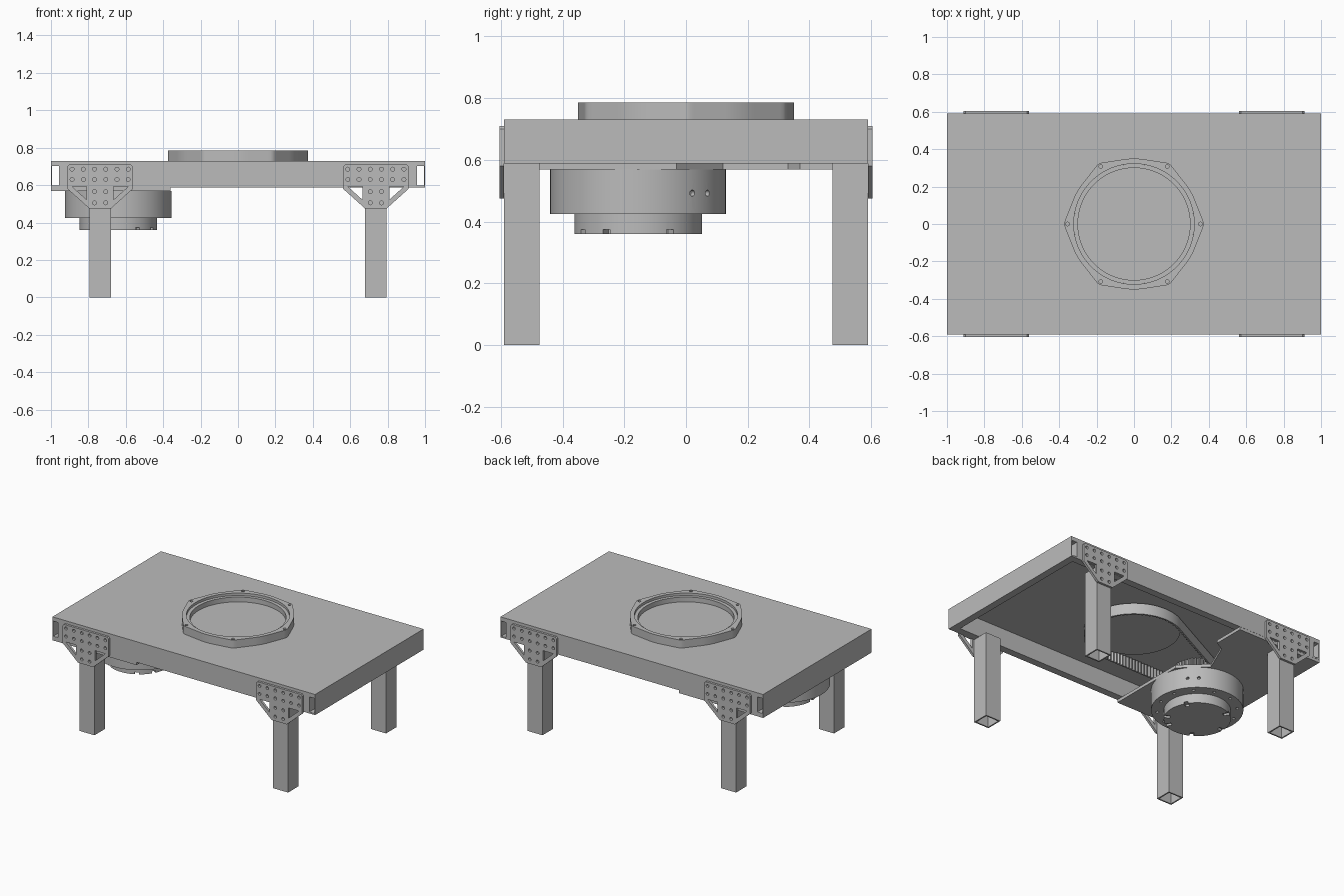
import bpy, bmesh, math
from math import sin, cos, pi, radians
from mathutils import Matrix

cube = bpy.data.objects.get("Cube")
if cube:
    bpy.data.objects.remove(cube, do_unlink=True)

grey = bpy.data.materials.new("plain_grey")
grey.use_nodes = True
colour = (0.5, 0.5, 0.5, 1)
grey.diffuse_color = colour
grey.node_tree.nodes["Principled BSDF"].inputs["Base Color"].default_value = colour


def finish(name, bm, smooth=False):
    bmesh.ops.recalc_face_normals(bm, faces=bm.faces)
    mesh = bpy.data.meshes.new(name)
    bm.to_mesh(mesh)
    bm.free()
    mesh.materials.append(grey)
    ob = bpy.data.objects.new(name, mesh)
    bpy.context.collection.objects.link(ob)
    if smooth:
        shade(ob)
    return ob


def shade(ob):
    bpy.ops.object.select_all(action='DESELECT')
    ob.select_set(True)
    bpy.context.view_layer.objects.active = ob
    bpy.ops.object.shade_smooth_by_angle(angle=radians(30))


def add_prism(bm, pts, z0, z1):
    low = [bm.verts.new((x, y, z0)) for x, y in pts]
    top = [bm.verts.new((x, y, z1)) for x, y in pts]
    bm.faces.new(low)
    bm.faces.new(top)
    for i in range(len(pts)):
        j = (i + 1) % len(pts)
        bm.faces.new((low[i], low[j], top[j], top[i]))


def prism(name, pts, z0, z1, smooth=False):
    bm = bmesh.new()
    add_prism(bm, pts, z0, z1)
    return finish(name, bm, smooth)


def ring(name, outer, inner, z0, z1, smooth=False):
    """Wall between two matching closed outlines."""
    bm = bmesh.new()
    loops = [[bm.verts.new((x, y, z)) for x, y in pts]
             for pts, z in ((outer, z0), (outer, z1), (inner, z1), (inner, z0))]
    n = len(outer)
    for k in range(4):
        a, b = loops[k], loops[(k + 1) % 4]
        for i in range(n):
            j = (i + 1) % n
            bm.faces.new((a[i], a[j], b[j], b[i]))
    return finish(name, bm, smooth)


def rect(x0, x1, y0, y1):
    return [(x0, y0), (x1, y0), (x1, y1), (x0, y1)]


def circle(r, n=96, cx=0, cy=0):
    return [(cx + r * cos(2 * pi * i / n), cy + r * sin(2 * pi * i / n)) for i in range(n)]


def cut(ob, cutter):
    mod = ob.modifiers.new("cut", 'BOOLEAN')
    mod.operation, mod.solver, mod.object = 'DIFFERENCE', 'EXACT', cutter
    bpy.ops.object.select_all(action='DESELECT')
    bpy.context.view_layer.objects.active = ob
    ob.select_set(True)
    bpy.ops.object.modifier_apply(modifier=mod.name)
    bpy.data.objects.remove(cutter, do_unlink=True)


# Table frame: thin top, open side tubes, front and back rails
prism("table_top", rect(-1, 1, -0.59, 0.59), 0.715, 0.73)
for side, s in (("left", 1), ("right", -1)):
    # tube is drawn end-on in x and z, then turned to run along y
    xs = sorted((s * 0.95, s))
    hole = (xs[0] + 0.006, xs[1] - 0.006)
    tube = ring(side + "_side_tube", rect(*xs, 0.588, 0.716),
                rect(*hole, 0.598, 0.702), -0.59, 0.59)
    tube.data.transform(Matrix.Rotation(pi / 2, 4, 'X'))
for end, s in (("front", -1), ("back", 1)):
    prism(end + "_rail", rect(-0.95, 0.95, *sorted((s * 0.54, s * 0.59))), 0.588, 0.716)

# Legs and bolted corner brackets
half = [(0.058, 0.475), (0.175, 0.58), (0.175, 0.70), (0.165, 0.71)]
outline = half + [(-x, z) for x, z in reversed(half)]
bolts = [(-0.15 + 0.06 * i, z) for i in range(6) for z in (0.63, 0.685)]
bolts += [(x, z) for x in (-0.03, 0.03) for z in (0.505, 0.565)]
for end, sy in (("front", -1), ("back", 1)):
    for side, sx in (("left", 1), ("right", -1)):
        cx, cy = sx * 0.737, sy * 0.5325
        ring(f"{end}_{side}_leg", rect(cx - 0.0575, cx + 0.0575, cy - 0.0575, cy + 0.0575),
             rect(cx - 0.048, cx + 0.048, cy - 0.048, cy + 0.048), 0, 0.59)
        plate = prism(f"{end}_{side}_bracket", outline, 0, 0.016)
        bm = bmesh.new()
        for x, z in bolts:
            add_prism(bm, circle(0.0105, 16, x, z), -0.1, 0.1)
        for m in (1, -1):
            add_prism(bm, [(m * 0.072, 0.592), (m * 0.15, 0.592), (m * 0.072, 0.522)], -0.1, 0.1)
        cut(plate, finish("bracket_cutter", bm))
        plate.data.transform(Matrix.Translation((cx, sy * 0.589 + (0.016 if sy > 0 else 0), 0))
                             @ Matrix.Rotation(pi / 2, 4, 'X'))

# Turntable housing with six bolt lugs
LUG = radians(21.4)


def lug_radius(a):
    d = abs((a + pi / 6) % (pi / 3) - pi / 6)
    return min(0.35 / cos(max(LUG - d, 0)), 0.373 / cos(d))


N = 180
angles = [2 * pi * i / N for i in range(N)]
lugged = [(lug_radius(a) * cos(a), lug_radius(a) * sin(a)) for a in angles]
housing = ring("turntable_housing", lugged, circle(0.322, N), 0.73, 0.785)
bm = bmesh.new()
for k in range(6):
    add_prism(bm, circle(0.01, 16, 0.355 * cos(k * pi / 3), 0.355 * sin(k * pi / 3)), 0.75, 0.9)
cut(housing, finish("lug_cutter", bm))
shade(housing)
ring("turntable_inner_lip", circle(0.322), circle(0.3), 0.73, 0.768, True)
prism("turntable_floor", circle(0.3), 0.725, 0.735, True)
prism("turntable_pulley", circle(0.285), 0.68, 0.72, True)

# Toothed belt between the turntable and the motor pulley
MX, MY = -0.64, -0.155
R, r = 0.3, 0.15
dist = math.hypot(MX, MY)
phi, beta = math.atan2(MY, MX), math.acos((R - r) / dist)


def arc(cx, cy, rad, a0, a1, n):
    return [(cx + rad * cos(a), cy + rad * sin(a), a)
            for a in (a0 + (a1 - a0) * i / n for i in range(n))]


def run(p, q, a, n):
    return [(p[0] + (q[0] - p[0]) * i / n, p[1] + (q[1] - p[1]) * i / n, a) for i in range(n)]


big = lambda a: (R * cos(a), R * sin(a))
small = lambda a: (MX + r * cos(a), MY + r * sin(a))
t0, t1 = phi + beta, phi - beta
path = arc(0, 0, R, t0, t1 + 2 * pi, 180) + run(big(t1), small(t1), t1, 104)
path += arc(MX, MY, r, t1, t0, 56) + run(small(t0), big(t0), t0, 104)
belt_out = [(x + 0.008 * cos(a), y + 0.008 * sin(a)) for x, y, a in path]
belt_in = [(x - d * cos(a), y - d * sin(a))
           for (x, y, a), d in zip(path, (0, 0, 0.009, 0.009) * (len(path) // 4))]
ring("drive_belt", belt_out, belt_in, 0.63, 0.705, True)

teeth = [((0.147 if i % 4 < 2 else 0.135), 2 * pi * i / 160) for i in range(160)]
prism("motor_pulley", [(MX + q * cos(a), MY + q * sin(a)) for q, a in teeth], 0.56, 0.715)

# Motor mounting plate, notched beside the belt
prism("motor_plate", [(-1, -0.589), (-0.36, -0.589), (-0.36, -0.03), (-0.52, 0.12),
                      (-0.43, 0.33), (-0.36, 0.37), (-0.36, 0.589), (-1, 0.589)], 0.568, 0.589)

# Motor drum with bolt holes underneath and two ports on its side
drum = prism("motor_drum", circle(0.285, 96, MX, MY), 0.425, 0.569)
bm = bmesh.new()
for k in range(12):
    a = (k + 0.5) * pi / 6
    add_prism(bm, circle(0.01, 12, MX + 0.248 * cos(a), MY + 0.248 * sin(a)), 0.3, 0.445)
cut(drum, finish("drum_cutter", bm))
for deg in (38, 52):
    bm = bmesh.new()
    add_prism(bm, circle(0.01, 16), 0.265, 0.35)
    port = finish("port_cutter", bm)
    port.data.transform(Matrix.Translation((MX, MY, 0.492))
                        @ Matrix.Rotation(radians(deg), 4, 'Z') @ Matrix.Rotation(pi / 2, 4, 'Y'))
    cut(drum, port)
shade(drum)

# Lower motor cap with rim notches
cap = prism("motor_cap", circle(0.207, 96, MX, MY), 0.36, 0.43)
for deg in (-120, -60, -30, 30, 120, 180):
    notch = prism("notch_cutter", rect(0.17, 0.25, -0.013, 0.013), 0.3, 0.374)
    notch.data.transform(Matrix.Translation((MX, MY, 0)) @ Matrix.Rotation(radians(deg), 4, 'Z'))
    cut(cap, notch)
shade(cap)
